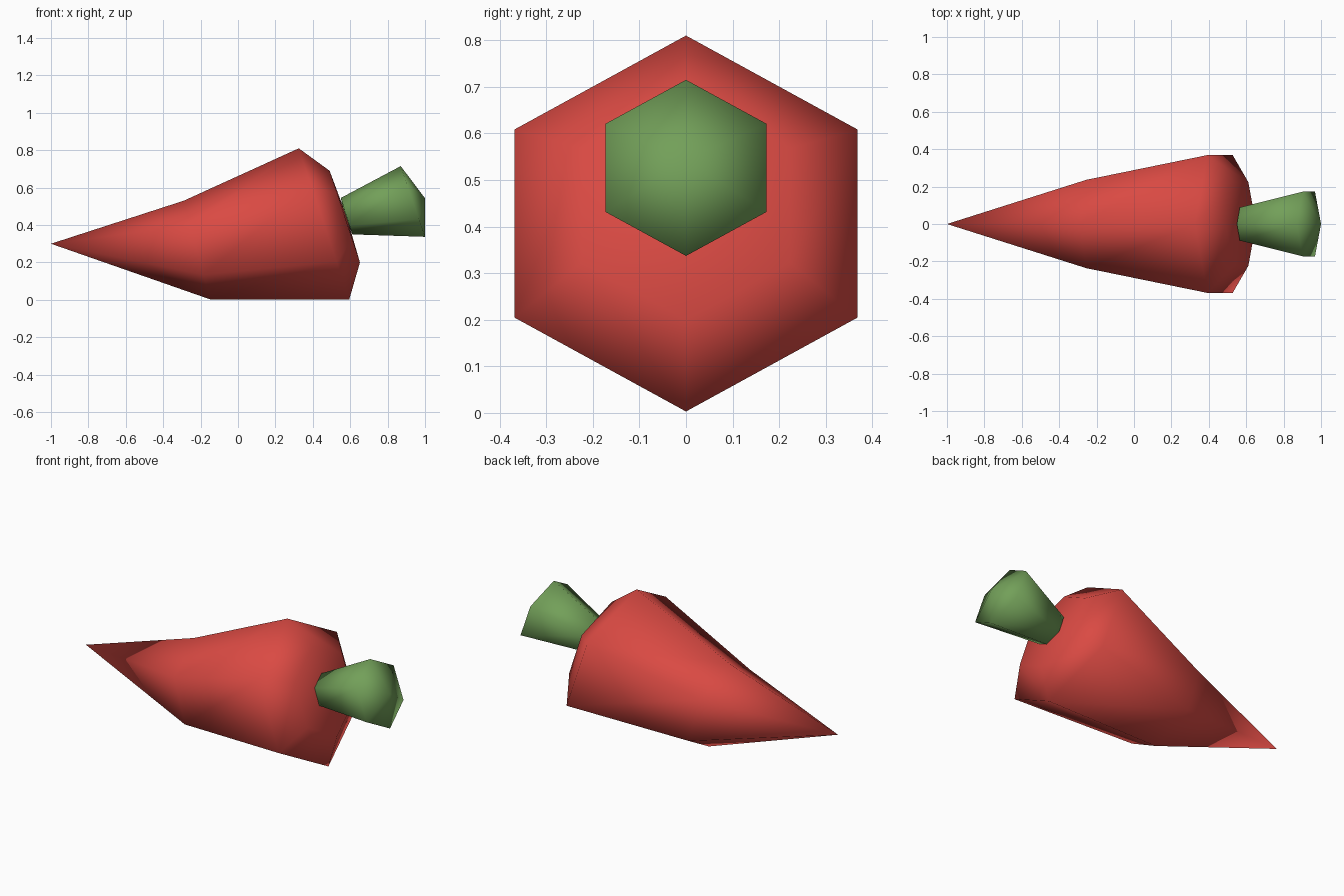
import bpy, bmesh
from mathutils import Vector

if "Cube" in bpy.data.objects:
    bpy.data.objects.remove(bpy.data.objects["Cube"])


def material(name, rgb):
    m = bpy.data.materials.new(name)
    m.diffuse_color = (*rgb, 1)
    m.use_nodes = True
    m.node_tree.nodes["Principled BSDF"].inputs["Base Color"].default_value = m.diffuse_color
    return m


def hex_ring(bm, top, bottom):
    """Tilted regular hexagon from its top and bottom corners (x, z)."""
    t, b = Vector((top[0], 0, top[1])), Vector((bottom[0], 0, bottom[1]))
    c, up = (t + b) / 2, (t - b) / 2
    side = Vector((0, up.length * 0.866, 0))
    pts = [c + up, c + up / 2 + side, c - up / 2 + side,
           c - up, c - up / 2 - side, c + up / 2 - side]
    return [bm.verts.new(p) for p in pts]


def loft(name, start, rings, end, mat):
    """Hexagonal body lofted through rings, closed to a point at each end."""
    bm = bmesh.new()
    loops = [hex_ring(bm, *r) for r in rings]
    for a, b in zip(loops, loops[1:]):
        for i in range(6):
            j = (i + 1) % 6
            bm.faces.new((a[i], a[j], b[j], b[i]))
    for point, loop in ((start, loops[0]), (end, loops[-1])):
        v = bm.verts.new((point[0], 0, point[1]))
        for i in range(6):
            bm.faces.new((v, loop[i], loop[(i + 1) % 6]))
    bmesh.ops.recalc_face_normals(bm, faces=bm.faces)
    for f in bm.faces:
        f.smooth = True
    me = bpy.data.meshes.new(name)
    bm.to_mesh(me)
    bm.free()
    me.materials.append(mat)
    ob = bpy.data.objects.new(name, me)
    bpy.context.collection.objects.link(ob)
    return ob


red = material("carrot red", (0.70, 0.068, 0.056))
green = material("leaf green", (0.17, 0.35, 0.10))

# Root: tip, two body rings, shoulder ring, slightly domed end
loft("carrot_root", (-1.0, 0.30),
     [((-0.29, 0.53), (-0.15, 0.003)),
      ((0.325, 0.81), (0.595, 0.003)),
      ((0.49, 0.69), (0.652, 0.20))],
     (0.58, 0.448), red)

# Stem: flared hexagon with a shallow pointed end
loft("stem", (0.57, 0.443),
     [((0.55, 0.545), (0.612, 0.35)),
      ((0.87, 0.715), (1.0, 0.337))],
     (1.0, 0.543), green)
